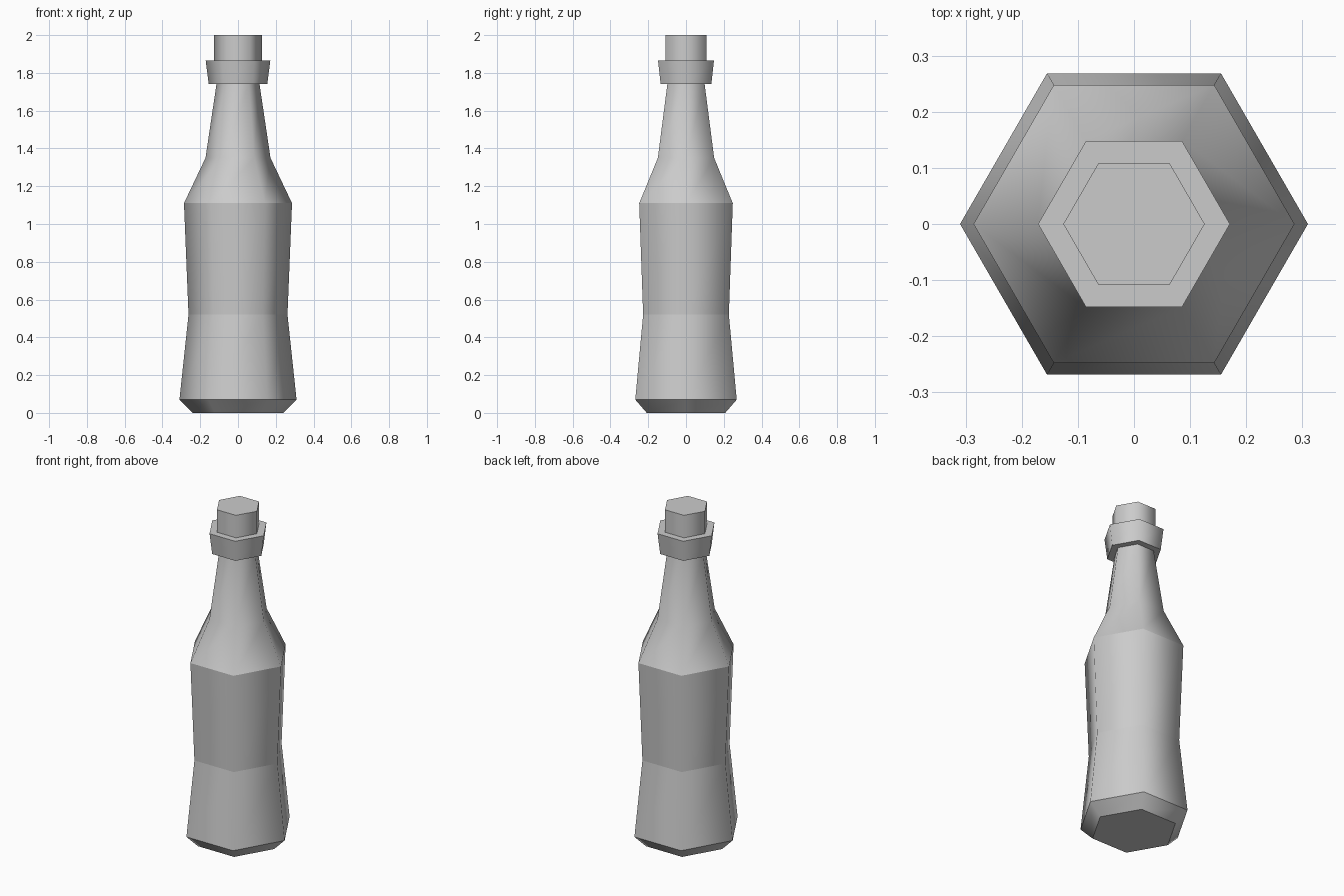
import bpy, bmesh
from math import cos, sin, pi

if "Cube" in bpy.data.objects:
    bpy.data.objects.remove(bpy.data.objects["Cube"])

SIDES = 6


def lathe(name, profile, sharp=(), cap_start=False, cap_end=False):
    """Six-sided revolve of (radius, z) points; rings listed in sharp stay creased."""
    bm = bmesh.new()
    rings = [[bm.verts.new((r * cos(2 * pi * i / SIDES), r * sin(2 * pi * i / SIDES), z))
              for i in range(SIDES)] for r, z in profile]
    for a, b in zip(rings, rings[1:]):
        for i in range(SIDES):
            j = (i + 1) % SIDES
            bm.faces.new((a[i], a[j], b[j], b[i])).smooth = True
    if cap_start:
        bm.faces.new(rings[0][::-1])
    if cap_end:
        bm.faces.new(rings[-1])
    for k in sharp:
        for i in range(SIDES):
            bm.edges.get((rings[k][i], rings[k][(i + 1) % SIDES])).smooth = False
    mesh = bpy.data.meshes.new(name)
    bm.to_mesh(mesh)
    bm.free()
    obj = bpy.data.objects.new(name, mesh)
    bpy.context.collection.objects.link(obj)
    return obj


# Bottle: chamfered base, waisted body, shoulder and neck
lathe("bottle_body",
      [(0.24, 0), (0.31, 0.07), (0.262, 0.52), (0.286, 1.11), (0.172, 1.35), (0.114, 1.74)],
      sharp=(0, 1, 2, 3), cap_start=True)

# Flared lip ring around the top of the neck
lathe("neck_collar",
      [(0.114, 1.74), (0.155, 1.74), (0.171, 1.865), (0.126, 1.865)],
      sharp=(1, 2))

# Stopper
lathe("stopper", [(0.126, 1.865), (0.126, 2.0)], sharp=(1,), cap_end=True)
